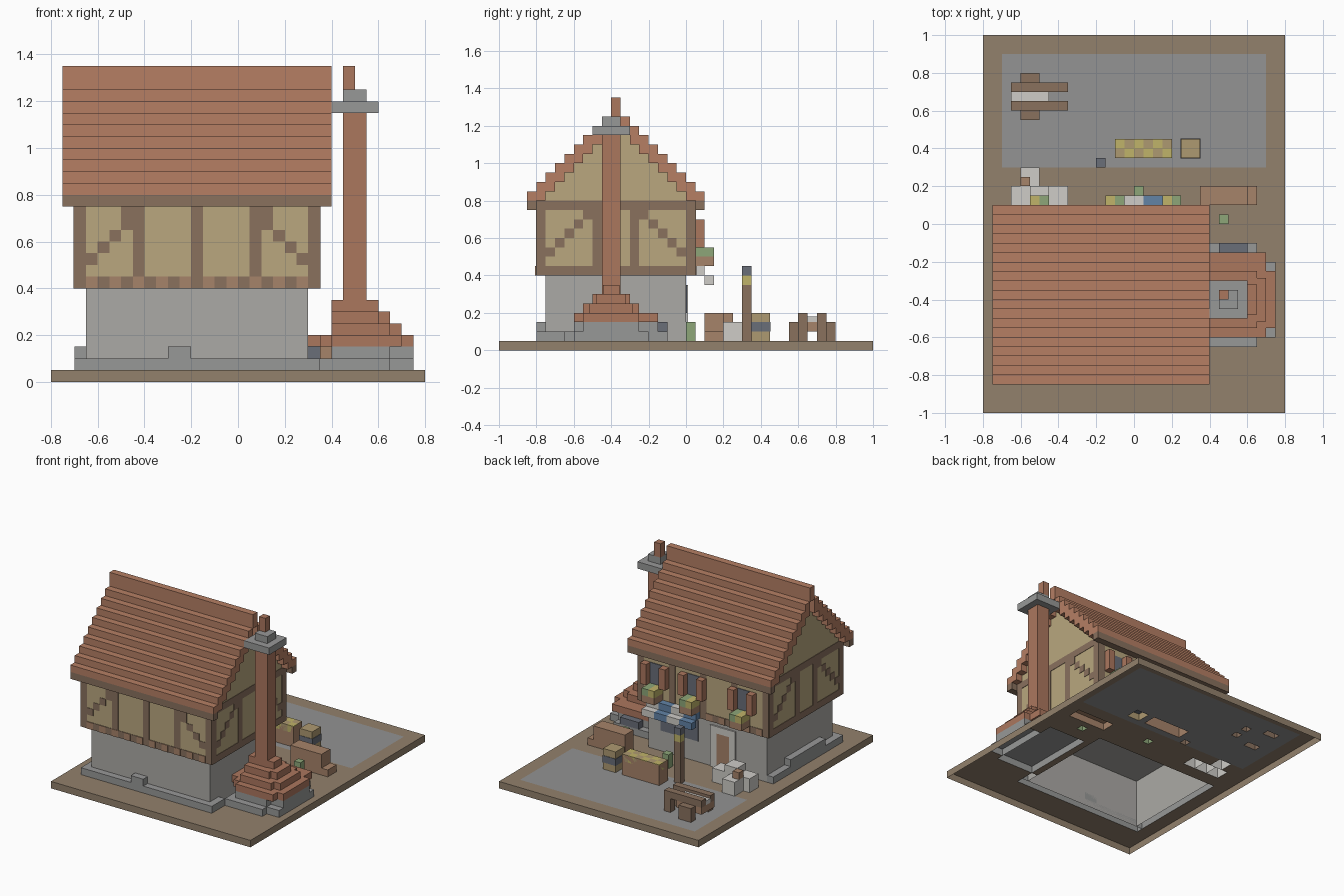
import bpy, bmesh

if "Cube" in bpy.data.objects:
    bpy.data.objects.remove(bpy.data.objects["Cube"])

U = 0.05            # voxel size
G = 0.05            # ground height
footprints = []
mats = {}
PAL = dict(wood=(136, 112, 94), roof=(180, 126, 100), brick=(170, 118, 94), plaster=(184, 166, 126),
           stone=(170, 168, 164), slate=(150, 151, 150), dark=(105, 110, 120), earth=(145, 128, 108),
           paving=(146, 146, 146), blue=(98, 130, 165), white=(205, 203, 198), green=(140, 165, 120),
           yellow=(190, 178, 105), plank=(165, 130, 105), crate=(172, 152, 112))


def mat(name):
    if name not in mats:
        m = bpy.data.materials.new(name)
        m.diffuse_color = [(c / 255) ** 2.2 for c in PAL[name]] + [1]
        m.use_nodes = True
        m.node_tree.nodes["Principled BSDF"].inputs["Base Color"].default_value = m.diffuse_color
        mats[name] = m
    return mats[name]


def finish(name, bm, *cols):
    me = bpy.data.meshes.new(name)
    bm.to_mesh(me)
    bm.free()
    for c in cols:
        me.materials.append(mat(c))
    ob = bpy.data.objects.new(name, me)
    bpy.context.collection.objects.link(ob)


def part(name, col, *boxes):
    """One object from boxes (x0, x1, y0, y1, z0, z1); open below where it stands on the ground."""
    bm = bmesh.new()
    for x0, x1, y0, y1, z0, z1 in boxes:
        v = [bm.verts.new((x, y, z)) for z in (z0, z1) for y in (y0, y1) for x in (x0, x1)]
        faces = [(4, 5, 7, 6), (0, 1, 5, 4), (2, 6, 7, 3), (0, 4, 6, 2), (1, 3, 7, 5)]
        if abs(z0 - G) < 1e-4:
            footprints.append((x0, x1, y0, y1))
        else:
            faces.append((0, 2, 3, 1))
        for f in faces:
            bm.faces.new([v[i] for i in f])
    finish(name, bm, col)


# stone ground storey and its plinth
part("stone_storey", "stone", (-.65, .3, -.75, 0, G, .4))
part("plinth", "slate", (-.7, .35, -.8, -.75, G, .1), (-.7, -.65, -.75, 0, G, .1), (.3, .35, -.75, -.65, G, .1),
     (-.3, -.2, -.8, -.75, .1, .15), (-.7, -.65, -.6, -.2, .1, .15))

# plastered upper storey with stepped gables
YC = -.375
gable = [(-.7, .35, YC - (k + .5) * U, YC + (k + .5) * U, 1.15 - k * U, 1.25 if k == 0 else 1.2 - k * U)
         for k in range(8)]
part("upper_storey", "plaster", (-.7, .35, -.8, .05, .4, .8), *gable)

# timber frame, slightly proud of the plaster
E = .003
beams = []
for x in (-.7, -.45, -.2, .05, .3):
    beams += [(x, x + U, -.8 - E, -.79, .45, .75), (x, x + U, .04, .05 + E, .45, .75)]
for s0, s1 in ((-.7 - E, -.69), (.34, .35 + E)):
    beams += [(s0, s1, y, y + U, .45, .75) for y in (-.8, -.5, -.3, 0)]
    beams += [(s0, s1, -.8, .05, z, z + U) for z in (.4, .75)]
    for i in range(5):
        z = .5 + i * U
        beams += [(s0, s1, -.75 + i * U, -.7 + i * U, z, z + U), (s0, s1, -.05 - i * U, -i * U, z, z + U)]
for i in range(5):
    z = .5 + i * U
    x = min(-.65 + i * U, -.5)
    beams += [(x, x + U, -.8 - E, -.79, z, z + U), (-.35 - x - U, -.35 - x, -.8 - E, -.79, z, z + U)]
part("timber_frame", "wood", *beams, (-.7, .35, -.8 - E, -.79, .4, .45), (-.7, .35, .04, .05 + E, .4, .45))
ends = [(-.65 + i * .1, -.6 + i * .1, y, y + .006, .4, .45) for i in range(10) for y in (-.806, .05)]
part("joist_ends", "plank", *ends)

# stepped tile roof with wooden eaves
tiles = [(-.75, .4, YC - U / 2, YC + U / 2, 1.25, 1.35)]
for k in range(1, 10):
    for s in (-1, 1):
        y, t = YC + s * k * U, 1.3 - k * U
        tiles.append((-.75, .4, y - U / 2, y + U / 2, t - (.05 if k == 9 else .1), t))
part("roof", "roof", *tiles)
part("eaves", "wood", (-.75, .4, -.85, -.8, .75, .8), (-.75, .4, .05, .1, .75, .8))

# chimney: stone foot, stepped brick mound, stack, cap and pot
part("chimney_foot", "slate", (.35, .65, -.65, -.1, G, .1), (.65, .75, -.6, -.2, G, .1),
     (.4, .65, -.6, -.15, .1, .15), (.65, .75, -.55, -.25, .1, .15))
mound = [(.3, .35, -.5, -.3, .15, .2)]
for i in range(4):
    d, z = i * U, .15 + i * U
    mound += [(.35 + min(d, .05), .75 - d, -.55 + d * .7, -.25 - d * .7, z, z + U),
              (.4, .7 - d, -.6 + d, -.2 - d + (.05 if i == 0 else 0), z, z + U)]
part("chimney_mound", "brick", *mound)
part("hearth_slab", "dark", (.45, .6, -.15, -.1, .1, .15))
part("chimney_stack", "brick", (.45, .55, -.45, -.35, .3, 1.15), (.45, .5, -.4, -.35, 1.25, 1.35))
part("chimney_cap", "slate", (.4, .6, -.5, -.3, 1.15, 1.2), (.45, .55, -.45, -.35, 1.2, 1.25))

# back windows with shutters and flower boxes
for i, c in enumerate((-.5, -.1, .2)):
    part(f"window_pane_{i}", "dark", (c - U, c + U, .045, .055, .55, .7))
    part(f"shutters_{i}", "brick", (c - .1, c - U, .05, .1, .55, .7), (c + U, c + .1, .05, .1, .55, .7))
    part(f"flower_box_{i}", "plank", (c - U, c + U, .05, .15, .45, .5))
    part(f"flowers_yellow_{i}", "yellow", (c - U, c, .05, .15, .5, .55))
    part(f"flowers_green_{i}", "green", (c, c + U, .05, .15, .5, .55))

# shop front: door, display opening and striped awning
part("door", "plank", (-.35, -.25, 0, .006, .051, .3))
part("door_frame", "white", (-.4, -.35, 0, .01, .051, .35), (-.25, -.2, 0, .01, .051, .35),
     (-.35, -.25, 0, .01, .3, .35))
part("shop_opening", "dark", (-.1, .2, 0, .006, .2, .35))
for j, col in enumerate(("blue", "white")):
    stripes = []
    for i in range(j, 4, 2):
        x = -.15 + i * .1
        stripes += [(x, x + .1, 0, .1, .4, .45), (x, x + .1, .1, .15, .35, .4)]
    part(f"awning_{col}", col, *stripes)

# stone pile beside the door
part("stone_pile", "white", (-.65, -.55, .1, .2, G, .15), (-.55, -.45, .1, .2, G, .2), (-.45, -.35, .1, .2, G, .15),
     (-.6, -.5, .2, .3, G, .15))
part("pile_bucket", "plank", (-.6, -.55, .2, .25, .15, .2))

# log bench, plants, sign post, chest and crate
part("log_bench", "plank", (.35, .65, .1, .2, G, .1), (.35, .6, .1, .2, .1, .2))
part("plants", "green", (0, .05, .15, .2, G, .15), (.45, .5, 0, .05, G, .15))
part("sign_post", "wood", (-.2, -.15, .3, .35, G, .35))
part("post_lantern", "yellow", (-.2, -.15, .3, .35, .35, .4))
part("lantern_cap", "dark", (-.2, -.15, .3, .35, .4, .45))
part("chest", "plank", (-.1, .2, .35, .45, G, .195))
for j, col in enumerate(("crate", "yellow")):
    part(f"goods_{col}", col, *[(-.1 + i * U, -.05 + i * U, .35 + r * U, .4 + r * U, .15, .2)
                                for i in range(6) for r in range(2) if (i + r) % 2 == j])
part("crate", "crate", (.25, .35, .35, .45, G, .2))
part("crate_band", "dark", (.25 - E, .35 + E, .35 - E, .45 + E, .1, .15))

# handcart
part("cart_body", "plank", (-.65, -.45, .6, .75, .1, .15))
part("cart_rails", "wood", (-.65, -.35, .6, .65, .15, .2), (-.65, -.35, .7, .75, .15, .2))
part("cart_load", "white", (-.65, -.45, .65, .7, .15, .18))
part("cart_wheels", "wood", (-.6, -.5, .55, .6, G, .15), (-.6, -.5, .75, .8, G, .15))
part("cart_legs", "wood", (-.4, -.35, .6, .65, G, .15), (-.4, -.35, .7, .75, G, .15))

# ground: open-bottomed slab with gaps under everything standing on it, paved yard inlaid
bm = bmesh.new()
grid = [[bm.verts.new((-.8 + i * U, -1 + j * U, G)) for j in range(41)] for i in range(33)]
for i in range(32):
    for j in range(40):
        x, y = -.8 + (i + .5) * U, -1 + (j + .5) * U
        if any(a < x < b and c < y < d for a, b, c, d in footprints):
            continue
        f = bm.faces.new((grid[i][j], grid[i + 1][j], grid[i + 1][j + 1], grid[i][j + 1]))
        f.material_index = int(abs(x) < .7 and .3 < y < .9)
corners = [(-.8, -1), (.8, -1), (.8, 1), (-.8, 1)]
for (ax, ay), (bx, by) in zip(corners, corners[1:] + corners[:1]):
    bm.faces.new([bm.verts.new(p) for p in ((ax, ay, 0), (bx, by, 0), (bx, by, G), (ax, ay, G))])
bmesh.ops.delete(bm, geom=[v for v in bm.verts if not v.link_faces], context='VERTS')
finish("ground", bm, "earth", "paving")
